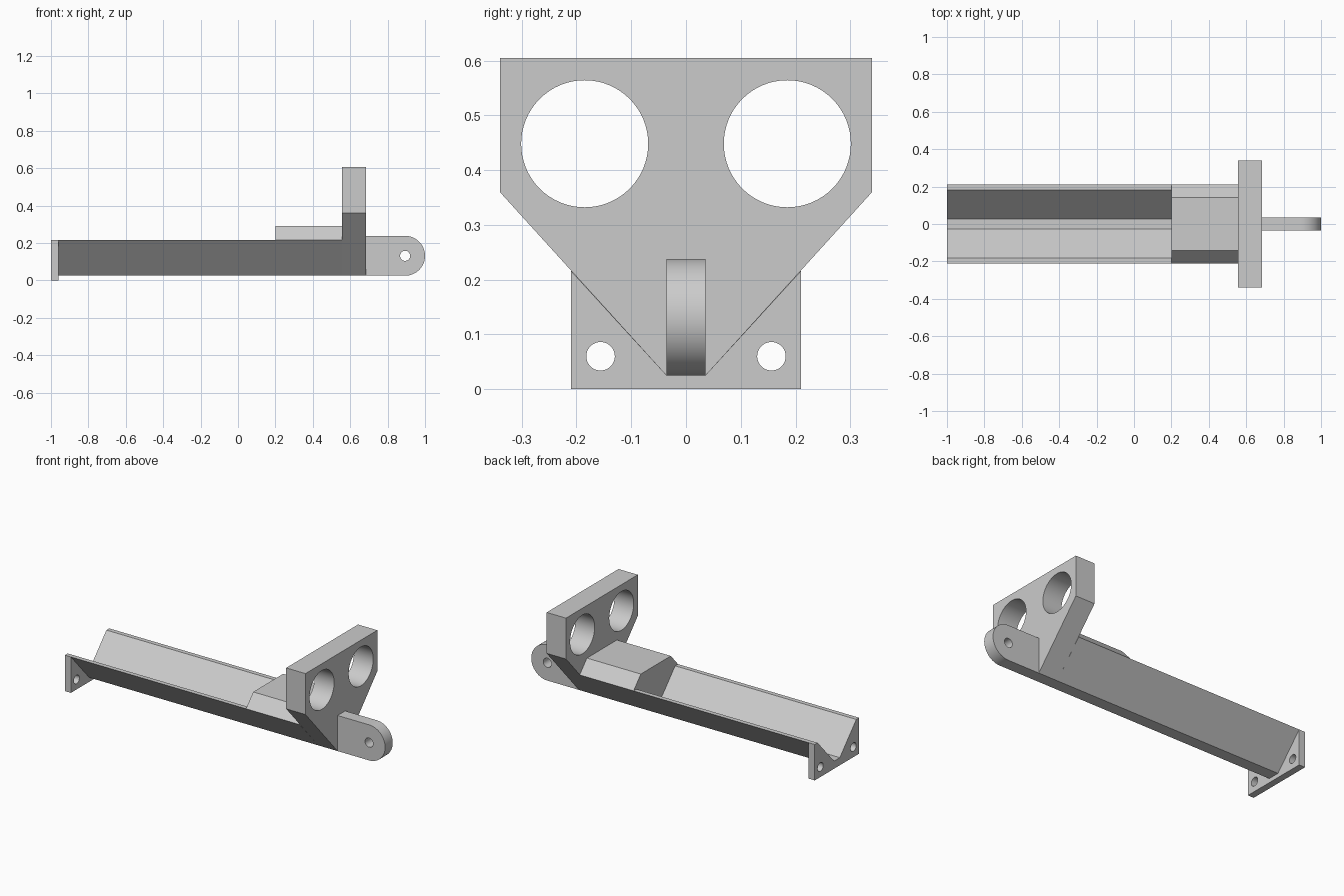
import bpy, bmesh
from math import sin, cos, pi, radians

if "Cube" in bpy.data.objects:
    bpy.data.objects.remove(bpy.data.objects["Cube"])

GREY = (0.6, 0.6, 0.6, 1)
grey = bpy.data.materials.new("plain grey")
grey.diffuse_color = GREY
grey.use_nodes = True
grey.node_tree.nodes["Principled BSDF"].inputs["Base Color"].default_value = GREY


def prism(name, profile, start, end, axis="x"):
    """Extrude a flat (side, height) profile along x or y."""
    def place(u, z, d):
        return (d, u, z) if axis == "x" else (u, d, z)
    bm = bmesh.new()
    rings = [[bm.verts.new(place(u, z, d)) for u, z in profile] for d in (start, end)]
    bm.faces.new(rings[0])
    bm.faces.new(rings[1])
    n = len(profile)
    for i in range(n):
        j = (i + 1) % n
        bm.faces.new((rings[0][i], rings[0][j], rings[1][j], rings[1][i]))
    bmesh.ops.recalc_face_normals(bm, faces=bm.faces)
    mesh = bpy.data.meshes.new(name)
    bm.to_mesh(mesh)
    bm.free()
    mesh.materials.append(grey)
    obj = bpy.data.objects.new(name, mesh)
    bpy.context.collection.objects.link(obj)
    return obj


def arc(u, z, r, a0=0.0, a1=2 * pi, n=64):
    return [(u + r * cos(a0 + (a1 - a0) * i / n), z + r * sin(a0 + (a1 - a0) * i / n))
            for i in range(n)]


def mirrored(half):
    """Close a half profile with its mirror image."""
    return half + [(-u, z) for u, z in reversed(half)]


def activate(obj):
    bpy.ops.object.select_all(action="DESELECT")
    obj.select_set(True)
    bpy.context.view_layer.objects.active = obj


def drill(obj, u, z, r, start, end, axis="x"):
    """Cut a round hole through a part."""
    cutter = prism("hole_cutter", arc(u, z, r), start, end, axis)
    cutter.hide_render = True
    mod = obj.modifiers.new("hole", "BOOLEAN")
    mod.operation = "DIFFERENCE"
    mod.solver = "EXACT"
    mod.object = cutter
    activate(obj)
    bpy.ops.object.modifier_apply(modifier=mod.name)
    bpy.data.objects.remove(cutter)


# Shared outline points: (side, height)
KEEL, RIM = (0.036, 0.025), (0.21, 0.215)
INNER_RIM, FLOOR = (0.183, 0.215), (0.027, 0.046)
X_END, X_FLANGE, X_PLATE, X_TAB = -1.0, -0.96, 0.557, 0.685

# V-shaped trough
trough = prism("trough", mirrored([KEEL, RIM, INNER_RIM, FLOOR]), X_FLANGE, X_PLATE)

# Raised block filling the trough beside the plate
block = prism("trough_block", mirrored([FLOOR, INNER_RIM, RIM, (0.142, 0.29)]), 0.2, X_PLATE)

# Notched mounting flange at the far end
flange = prism("end_flange", mirrored([(0.21, 0), RIM, INNER_RIM, FLOOR]), X_END, X_FLANGE)

# Upright plate with two large round openings
plate = prism("upright_plate", mirrored([KEEL, (0.34, 0.36), (0.34, 0.605)]), X_PLATE, X_TAB)

for side in (-1, 1):
    drill(flange, side * 0.156, 0.06, 0.026, X_END - 0.1, X_FLANGE + 0.1)
    drill(plate, side * 0.185, 0.448, 0.116, X_PLATE - 0.1, X_TAB + 0.1)

# Rounded hinge tab
R = 0.1065
ZC = KEEL[1] + R
tab_outline = [(X_TAB, KEEL[1])] + arc(1 - R, ZC, R, -pi / 2, pi / 2, 32)
tab_outline += [(1 - R, ZC + R), (X_TAB, ZC + R)]
tab = prism("hinge_tab", tab_outline, -KEEL[0], KEEL[0], "y")
drill(tab, 1 - R, ZC, 0.027, -0.1, 0.1, "y")

# Smooth the round walls, keep the edges sharp
for obj in (trough, block, flange, plate, tab):
    activate(obj)
    bpy.ops.object.shade_smooth_by_angle(angle=radians(30))
